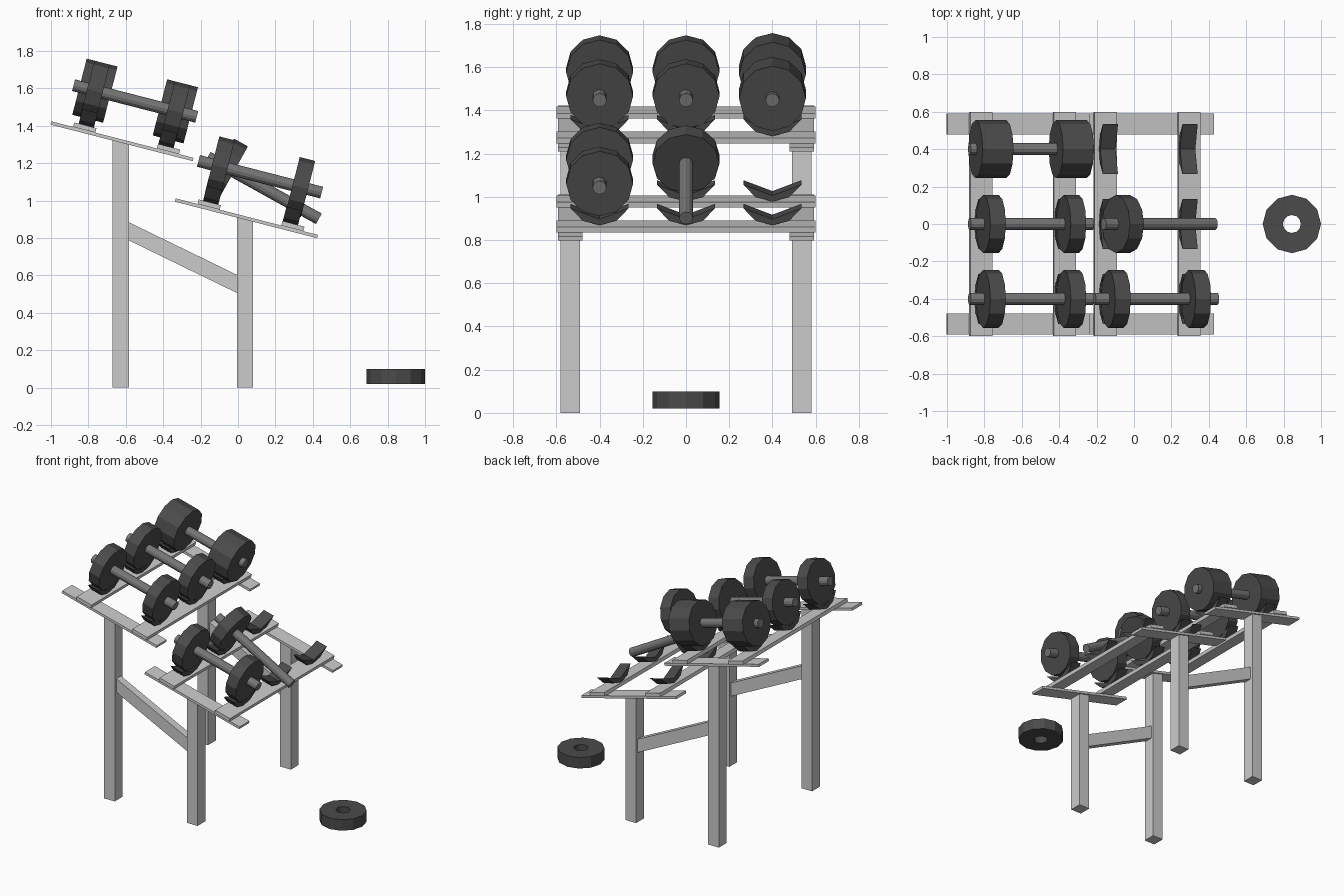
import bpy, bmesh
from math import sin, cos, pi, radians
from mathutils import Matrix, Vector

if "Cube" in bpy.data.objects:
    bpy.data.objects.remove(bpy.data.objects["Cube"])

TILT = radians(14.4)


def material(name, v):
    m = bpy.data.materials.new(name)
    m.diffuse_color = (v, v, v, 1)
    m.use_nodes = True
    m.node_tree.nodes["Principled BSDF"].inputs["Base Color"].default_value = m.diffuse_color
    return m


IRON = material("dark_iron", 0.07)
STEEL = material("bar_steel", 0.18)


def prism(name, profile, axis, centre, depth, matrix=Matrix(), mat=None, hole=None):
    """Extrude a flat profile along x, y or z, centred on a point; hole makes a ring."""
    def point(p, d):
        a, b = p
        v = {"x": (d, a, b), "y": (a, d, b), "z": (a, b, d)}[axis]
        return matrix @ (Vector(v) + Vector(centre))

    bm = bmesh.new()
    lo = [bm.verts.new(point(p, -depth / 2)) for p in profile]
    hi = [bm.verts.new(point(p, depth / 2)) for p in profile]
    n = len(profile)
    pairs = [(lo, hi)]
    if hole:
        ilo = [bm.verts.new(point(p, -depth / 2)) for p in hole]
        ihi = [bm.verts.new(point(p, depth / 2)) for p in hole]
        pairs += [(ilo, ihi), (lo, ilo), (hi, ihi)]
    else:
        bm.faces.new(lo)
        bm.faces.new(hi)
    for a, b in pairs:
        for i in range(n):
            j = (i + 1) % n
            bm.faces.new((a[i], a[j], b[j], b[i]))
    bmesh.ops.recalc_face_normals(bm, faces=bm.faces)
    me = bpy.data.meshes.new(name)
    bm.to_mesh(me)
    bm.free()
    ob = bpy.data.objects.new(name, me)
    bpy.context.collection.objects.link(ob)
    if mat:
        me.materials.append(mat)
    return ob


def rect(w, h):
    return [(-w / 2, -h / 2), (w / 2, -h / 2), (w / 2, h / 2), (-w / 2, h / 2)]


def circle(r, n=12):
    return [(r * sin(2 * pi * i / n), -r * cos(2 * pi * i / n)) for i in range(n)]


def frame_at(x, y, z, angle=TILT):
    return Matrix.Translation((x, y, z)) @ Matrix.Rotation(angle, 4, "Y")


def dumbbell(m, left=1, right=1):
    """Bar along local x with a number of stacked plates at each end."""
    prism("dumbbell_bar", circle(0.032), "x", (0, 0, 0), 0.68, m, STEEL)
    t = 0.085
    for side, count in ((-1, left), (1, right)):
        for k in range(count):
            x = side * 0.222 + (k - (count - 1) / 2) * t
            prism("weight_plate", circle(0.155), "x", (x, 0, 0), t, m, IRON)


# Sloping shelves: side rails, cross bars and cradles
CRADLE = [(0, 0), (0.0775, 0.02), (0.134, 0.08), (0, 0.028),
          (-0.134, 0.08), (-0.0775, 0.02)]
SHELVES = {"upper": (-0.62, 1.317), "lower": (0.045, 0.905)}
for label, (sx, sz) in SHELVES.items():
    m = frame_at(sx, 0, sz)
    for y in (-0.535, 0.535):
        prism(label + "_side_rail", rect(0.785, 0.018), "y", (0, y, 0), 0.113, m)
        # Leg with its top cut to the slope of the rail
        slope = 0.05 * 0.257
        prism(label + "_leg", [(-0.05, 0), (0.036, 0), (0.036, sz - slope * 0.7),
                               (-0.05, sz + slope)], "y", (sx, y, 0), 0.09)
    for side in (-1, 1):
        prism(label + "_cross_bar", rect(0.122, 0.025), "y",
              (0.02 + side * 0.231, 0, 0.0215), 1.2, m)
        for y in (-0.4, 0, 0.4):
            prism(label + "_cradle", CRADLE, "x", (0.014 + side * 0.22, y, 0.034),
                  0.084, m, IRON)

# Sloping braces between tall and short legs
for y in (-0.535, 0.535):
    prism("leg_brace", [(-0.59, 0.79), (0.0, 0.503), (0.0, 0.6), (-0.59, 0.887)],
          "y", (0, y, 0), 0.055)

# Dumbbells resting on the shelves
for y, count in ((-0.4, 1), (0, 1), (0.4, 2)):
    dumbbell(frame_at(-0.55, y, 1.532), count, count)
dumbbell(frame_at(0.118, -0.4, 1.127))

# Unloaded dumbbell tipping over, with one plate missing
dumbbell(frame_at(0.135, 0, 1.067, radians(29)), 1, 0)

# Loose plate beside the rack
prism("loose_plate", circle(0.156), "z", (0.844, 0, 0.06), 0.08, mat=IRON,
      hole=circle(0.048))
